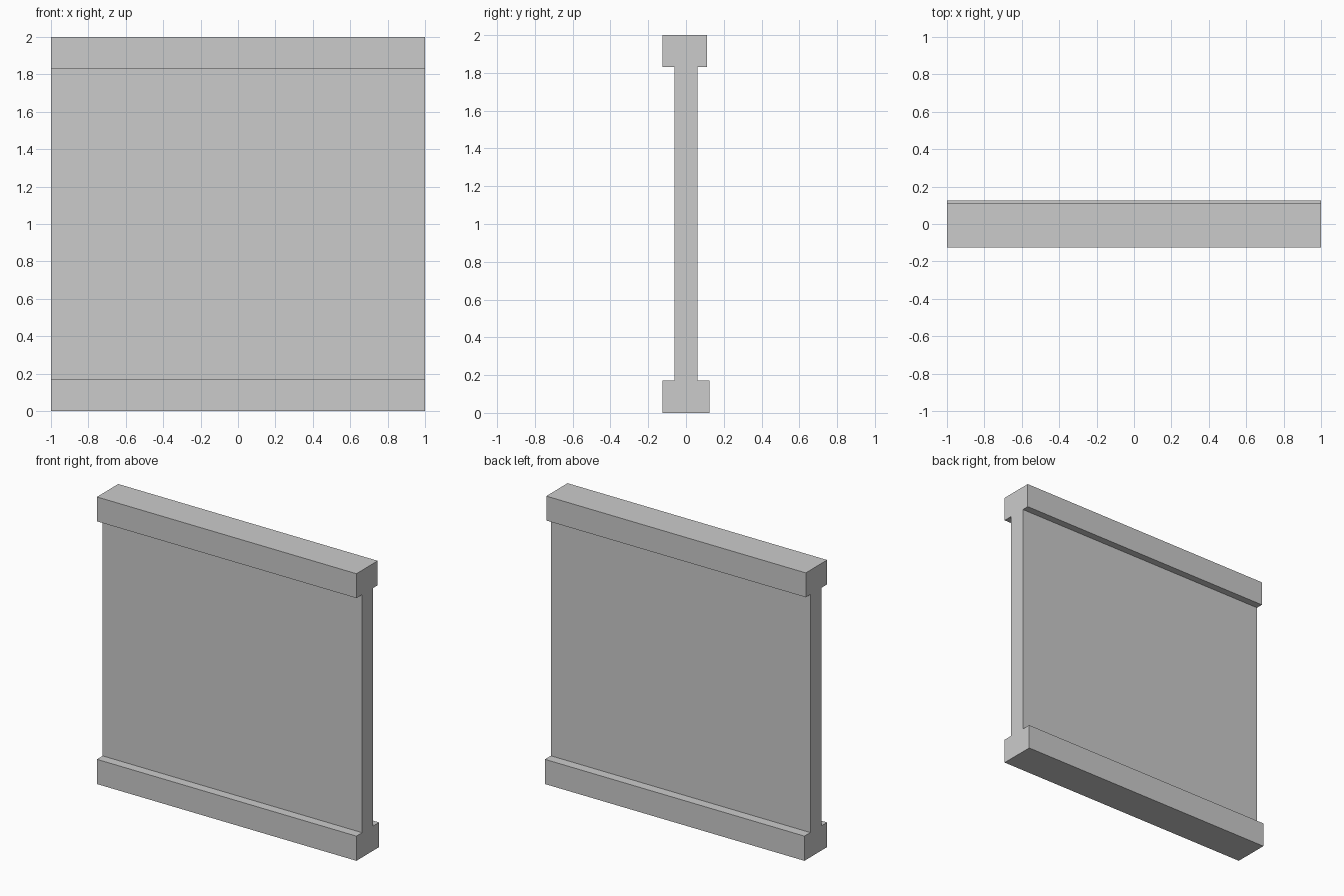
import bpy, bmesh

if "Cube" in bpy.data.objects:
    bpy.data.objects.remove(bpy.data.objects["Cube"])

# Wall cross-section (y, z): wide skirting, thin panel, slightly shallower top rail
profile = [
    (-0.125, 0.0), (0.125, 0.0), (0.125, 0.172), (0.06, 0.172),
    (0.06, 1.83), (0.11, 1.83), (0.11, 2.0), (-0.125, 2.0),
    (-0.125, 1.83), (-0.062, 1.83), (-0.062, 0.172), (-0.125, 0.172),
]

# Extrude the section along x
bm = bmesh.new()
face = bm.faces.new([bm.verts.new((-1, y, z)) for y, z in profile])
result = bmesh.ops.extrude_face_region(bm, geom=[face], use_keep_orig=True)
moved = [v for v in result["geom"] if isinstance(v, bmesh.types.BMVert)]
bmesh.ops.translate(bm, verts=moved, vec=(2, 0, 0))
bmesh.ops.recalc_face_normals(bm, faces=bm.faces)

mesh = bpy.data.meshes.new("wall_panel")
bm.to_mesh(mesh)
bm.free()
wall = bpy.data.objects.new("wall_panel", mesh)
bpy.context.collection.objects.link(wall)
